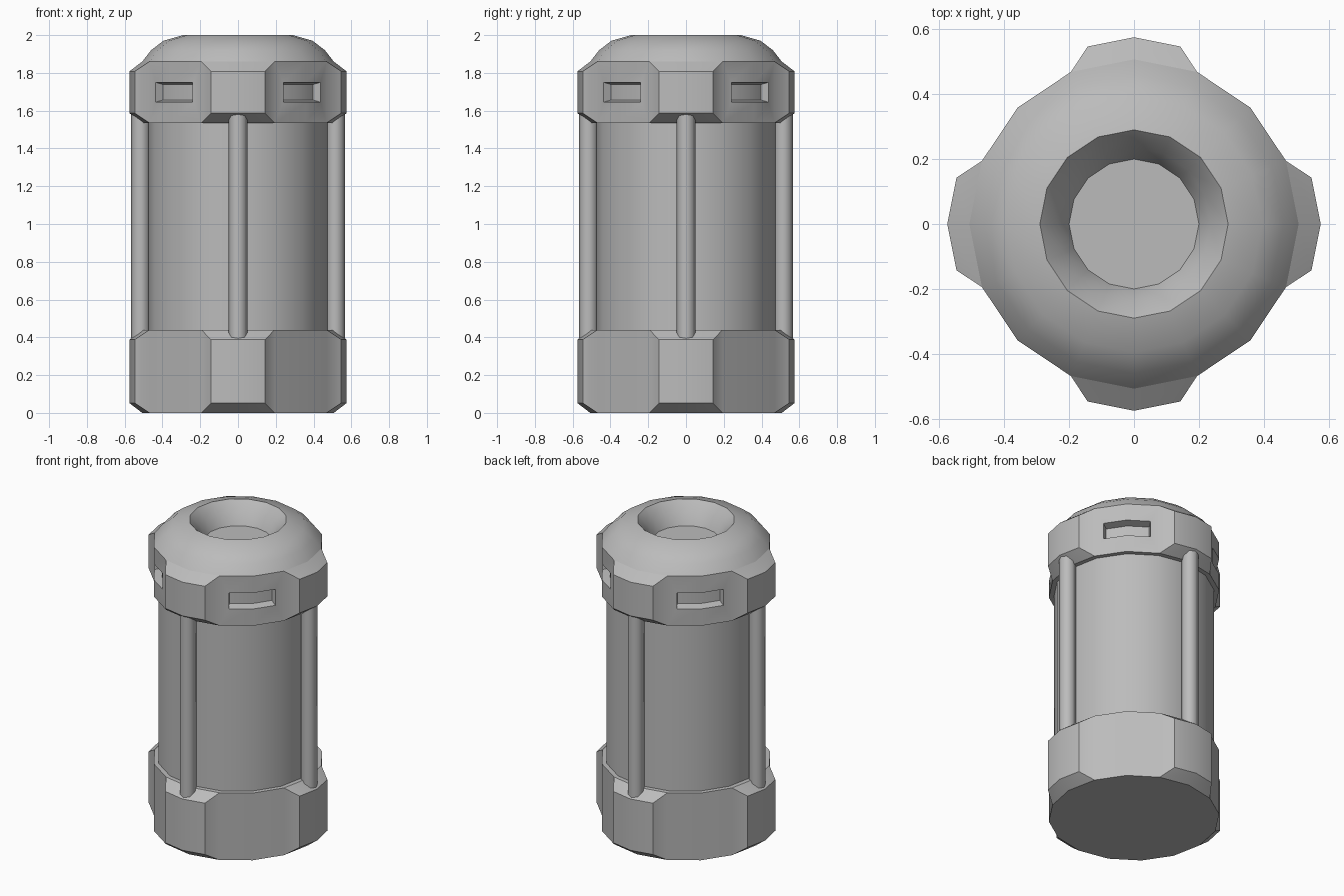
import bpy, bmesh, math
from mathutils import Vector

cube = bpy.data.objects.get("Cube")
if cube:
    bpy.data.objects.remove(cube)

SIDES = 16
RADIUS = 0.507

metal = bpy.data.materials.new("grey_metal")
metal.use_nodes = True
grey = (0.5, 0.5, 0.5, 1)
metal.diffuse_color = grey
metal.node_tree.nodes["Principled BSDF"].inputs["Base Color"].default_value = grey


def finish(name, bm, angle=30):
    bmesh.ops.recalc_face_normals(bm, faces=bm.faces)
    mesh = bpy.data.meshes.new(name)
    bm.to_mesh(mesh)
    bm.free()
    mesh.materials.append(metal)
    obj = bpy.data.objects.new(name, mesh)
    bpy.context.collection.objects.link(obj)
    bpy.ops.object.select_all(action="DESELECT")
    obj.select_set(True)
    bpy.context.view_layer.objects.active = obj
    bpy.ops.object.shade_smooth_by_angle(angle=math.radians(angle))
    return obj


def lathe(bm, profile, sides=SIDES, centre=(0, 0), caps=(True, True)):
    """Turn a (radius, z) profile around a vertical axis."""
    rings = []
    for r, z in profile:
        rings.append([bm.verts.new((centre[0] + r * math.cos(math.tau * i / sides),
                                    centre[1] + r * math.sin(math.tau * i / sides), z))
                      for i in range(sides)])
    for low, high in zip(rings, rings[1:]):
        for i in range(sides):
            j = (i + 1) % sides
            bm.faces.new((low[i], low[j], high[j], high[i]))
    if caps[0]:
        bm.faces.new(rings[0][::-1])
    if caps[1]:
        bm.faces.new(rings[-1])
    bm.normal_update()


def side_pair(bm, direction):
    """The two wall faces that meet on the given direction."""
    walls = [f for f in bm.faces if abs(f.normal.z) < 0.1 and len(f.verts) == 4]
    walls.sort(key=lambda f: -f.calc_center_median().normalized().dot(direction)
               if f.normal.dot(direction) > 0.95 else 1)
    return walls[:2]


def inset(bm, faces, thickness, shift):
    bmesh.ops.inset_region(bm, faces=faces, thickness=thickness, depth=0,
                           use_even_offset=True)
    verts = {v for f in faces for v in f.verts}
    for v in verts:
        v.co += shift
    return verts


def collar(name, bottom, top, slots):
    bm = bmesh.new()
    lathe(bm, [(RADIUS, bottom), (RADIUS, top)])
    for k in range(8):
        a = k * math.pi / 4
        out = Vector((math.cos(a), math.sin(a), 0))
        if k % 2 == 0:
            # Raised lug with sloping borders
            inset(bm, side_pair(bm, out), 0.052, out * 0.068)
        elif slots:
            # Tapered slot
            faces = side_pair(bm, out)
            verts = inset(bm, faces, 0.055, Vector())
            for v in verts:
                v.co.z = 1.75 if v.co.z > 1.7 else 1.645
            inset(bm, faces, 0.012, out * -0.05)
    return finish(name, bm)


# Bottom and top collars
collar("base_collar", 0, 0.44, False)
collar("upper_collar", 1.535, 1.86, True)

# Main cylinder
bm = bmesh.new()
lathe(bm, [(0.478, 0.4), (0.478, 1.6)])
finish("body", bm)

# Domed cap with a recessed opening
bm = bmesh.new()
lathe(bm, [(RADIUS, 1.86), (0.46, 1.92), (0.395, 1.97), (0.29, 2.0),
           (0.235, 1.94), (0.2, 1.865)], caps=(False, True))
finish("cap", bm)

# Four vertical rods
for k, side in enumerate(("left", "back", "right", "front")):
    a = k * math.pi / 2
    bm = bmesh.new()
    lathe(bm, [(0.05, 0.36), (0.05, 1.61)], 8,
          (0.516 * math.cos(a), 0.516 * math.sin(a)))
    finish(side + "_rod", bm, 50)
